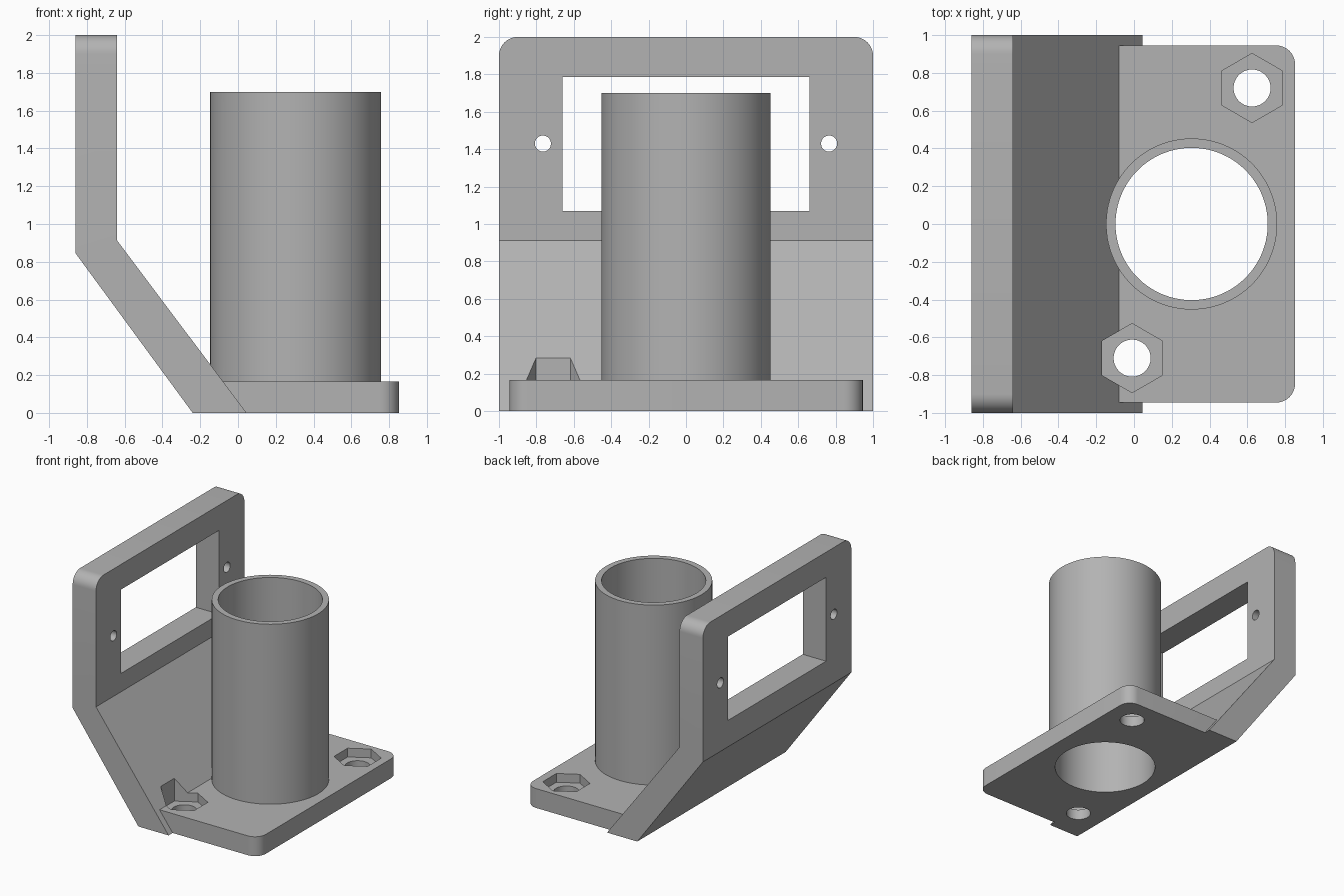
import bpy, bmesh, math
from mathutils import Vector

if "Cube" in bpy.data.objects:
    bpy.data.objects.remove(bpy.data.objects["Cube"])

grey = bpy.data.materials.new("plain grey")
grey.diffuse_color = (0.45, 0.45, 0.45, 1)
grey.use_nodes = True
grey.node_tree.nodes["Principled BSDF"].inputs["Base Color"].default_value = grey.diffuse_color


def prism(name, points, direction, round_test=None, radius=0.1):
    """Extrude a closed outline; optionally round the edges chosen by round_test."""
    bm = bmesh.new()
    face = bm.faces.new([bm.verts.new(p) for p in points])
    ext = bmesh.ops.extrude_face_region(bm, geom=[face])
    moved = [v for v in ext["geom"] if isinstance(v, bmesh.types.BMVert)]
    bmesh.ops.translate(bm, verts=moved, vec=direction)
    bmesh.ops.recalc_face_normals(bm, faces=bm.faces)
    if round_test:
        edges = [e for e in bm.edges if all(round_test(v.co) for v in e.verts)
                 and (e.verts[0].co - e.verts[1].co).cross(Vector((0, 1, 0))).length > 0.01]
        bmesh.ops.bevel(bm, geom=edges, offset=radius, segments=10,
                        affect='EDGES', profile=0.5)
    mesh = bpy.data.meshes.new(name)
    bm.to_mesh(mesh)
    bm.free()
    obj = bpy.data.objects.new(name, mesh)
    bpy.context.collection.objects.link(obj)
    mesh.materials.append(grey)
    return obj


def ring(x, y, z, r, n, axis='Z'):
    angles = [math.tau * (i + 0.5) / n for i in range(n)]
    if axis == 'Z':
        return [(x + r * math.cos(a), y + r * math.sin(a), z) for a in angles]
    return [(x, y + r * math.cos(a), z + r * math.sin(a)) for a in angles]


def box(name, lo, hi):
    (x0, y0, z0), (x1, y1, z1) = lo, hi
    return prism(name, [(x0, y0, z0), (x1, y0, z0), (x1, y1, z0), (x0, y1, z0)],
                 (0, 0, z1 - z0))


def combine(target, tool, operation):
    mod = target.modifiers.new("combine", 'BOOLEAN')
    mod.operation, mod.solver, mod.object = operation, 'EXACT', tool
    bpy.context.view_layer.objects.active = target
    bpy.ops.object.modifier_apply(modifier=mod.name)
    bpy.data.objects.remove(tool)


# Bent arm: sloping foot and upright panel with rounded top corners
profile = [(-0.24, 0), (0.045, 0), (-0.64, 0.913), (-0.64, 2), (-0.86, 2), (-0.86, 0.845)]
bracket = prism("bracket", [(x, -1, z) for x, z in profile], (0, 2, 0),
                lambda c: c.z > 1.99)

# Base plate with rounded outer corners
plate = prism("base_plate", [(-0.2, -0.945, 0), (0.853, -0.945, 0),
                             (0.853, 0.945, 0), (-0.2, 0.945, 0)], (0, 0, 0.165),
              lambda c: c.x > 0.85)
combine(bracket, plate, 'UNION')

# Upright tube, bored through the plate
CX = 0.305
combine(bracket, prism("tube", ring(CX, 0, 0.03, 0.453, 96), (0, 0, 1.67)), 'UNION')
combine(bracket, prism("bore", ring(CX, 0, -0.2, 0.403, 96), (0, 0, 2.2)), 'DIFFERENCE')

# Bolt holes with hexagonal nut pockets
for x, y in ((0.625, 0.72), (-0.01, -0.71)):
    combine(bracket, prism("nut_pocket", ring(x, y, 0.09, 0.183, 6), (0, 0, 0.6)), 'DIFFERENCE')
    combine(bracket, prism("bolt_hole", ring(x, y, -0.2, 0.098, 48), (0, 0, 0.6)), 'DIFFERENCE')

# Window and screw holes in the upright panel
combine(bracket, box("window", (-1, -0.66, 1.07), (-0.5, 0.66, 1.785)), 'DIFFERENCE')
for side in (-1, 1):
    combine(bracket, prism("screw_hole", ring(-1, side * 0.765, 1.43, 0.043, 32, 'X'),
                           (0.5, 0, 0)), 'DIFFERENCE')

bpy.ops.object.select_all(action='DESELECT')
bracket.select_set(True)
bpy.context.view_layer.objects.active = bracket
bpy.ops.object.shade_smooth_by_angle(angle=math.radians(30))
